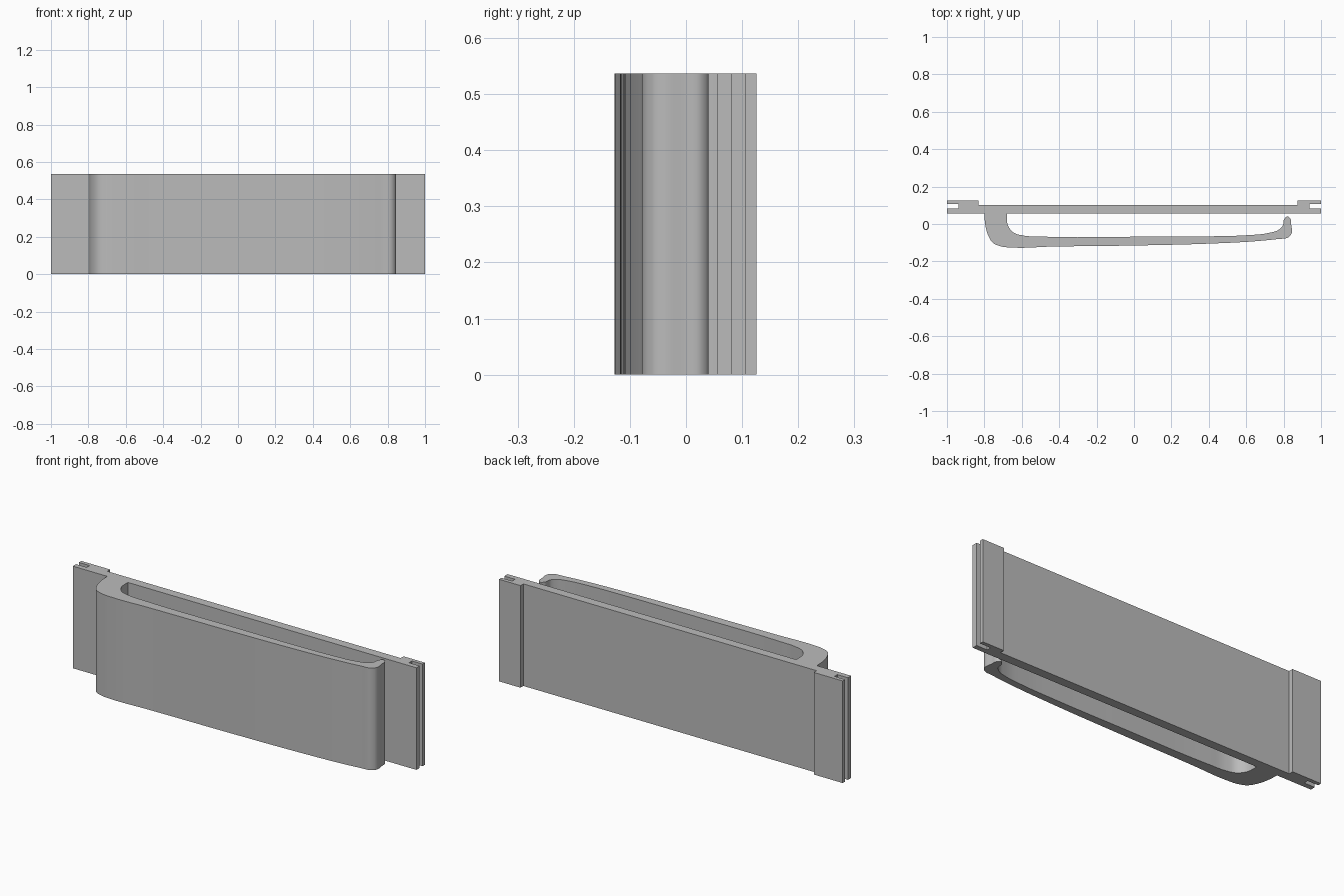
import bpy
import bmesh
import math
from mathutils import Vector
from mathutils.geometry import interpolate_bezier

HEIGHT = 0.537

cube = bpy.data.objects.get("Cube")
if cube:
    bpy.data.objects.remove(cube, do_unlink=True)

grey = bpy.data.materials.new("plain grey")
grey.use_nodes = True
grey.diffuse_color = (0.5, 0.5, 0.5, 1)
grey.node_tree.nodes["Principled BSDF"].inputs["Base Color"].default_value = grey.diffuse_color


def smooth_path(points, steps=6):
    """Smooth curve through the points, with handles scaled to each span."""
    pts = [Vector((x, y, 0)) for x, y in points]
    spans = [b - a for a, b in zip(pts, pts[1:])]
    dirs = [spans[0].normalized()]
    for a, b in zip(spans, spans[1:]):
        dirs.append((a.normalized() * b.length + b.normalized() * a.length).normalized())
    dirs.append(spans[-1].normalized())
    path = []
    for i, span in enumerate(spans):
        reach = span.length / 3
        path += interpolate_bezier(pts[i], pts[i] + dirs[i] * reach,
                                   pts[i + 1] - dirs[i + 1] * reach, pts[i + 1], steps)[:-1]
    return [(p.x, p.y) for p in path + [pts[-1]]]


def extrude_profile(name, outline, smooth=False):
    """Raise a closed plan outline to the full height."""
    bm = bmesh.new()
    face = bm.faces.new([bm.verts.new((x, y, 0)) for x, y in outline])
    result = bmesh.ops.extrude_face_region(bm, geom=[face], use_keep_orig=True)
    top = [v for v in result["geom"] if isinstance(v, bmesh.types.BMVert)]
    bmesh.ops.translate(bm, verts=top, vec=(0, 0, HEIGHT))
    bmesh.ops.recalc_face_normals(bm, faces=bm.faces)
    mesh = bpy.data.meshes.new(name)
    bm.to_mesh(mesh)
    bm.free()
    mesh.materials.append(grey)
    obj = bpy.data.objects.new(name, mesh)
    bpy.context.collection.objects.link(obj)
    if smooth:
        bpy.ops.object.select_all(action='DESELECT')
        obj.select_set(True)
        bpy.context.view_layer.objects.active = obj
        bpy.ops.object.shade_smooth_by_angle(angle=math.radians(30))
    return obj


# Back plate with a thickened, slotted rail at each end
FRONT, SLOT, BACK, RAIL = 0.055, 0.082, 0.102, 0.126


def rail_end(side, inner):
    return [(side, FRONT), (side, SLOT), (side * 0.938, SLOT), (side * 0.938, BACK + 0.004),
            (side, BACK + 0.004), (side, RAIL), (inner, RAIL), (inner, BACK)]


extrude_profile("back_plate", rail_end(1, 0.875) + rail_end(-1, -0.832)[::-1])

# Curved spring arm, rooted on the plate and ending in a hooked lip
outer = [(-0.80, FRONT), (-0.796, 0.0), (-0.78, -0.06), (-0.755, -0.1), (-0.71, -0.12),
         (-0.65, -0.126), (-0.45, -0.121), (0, -0.115), (0.4, -0.105), (0.65, -0.092),
         (0.77, -0.08), (0.825, -0.071), (0.84, -0.056), (0.84, 0.0), (0.836, 0.028)]
inner = [(0.82, 0.04), (0.804, 0.028), (0.795, -0.01), (0.77, -0.033), (0.72, -0.048),
         (0.6, -0.06), (0.4, -0.066), (0, -0.068), (-0.5, -0.067), (-0.59, -0.062),
         (-0.645, -0.045), (-0.673, -0.01), (-0.68, FRONT)]
extrude_profile("spring_arm", smooth_path(outer + inner), smooth=True)
